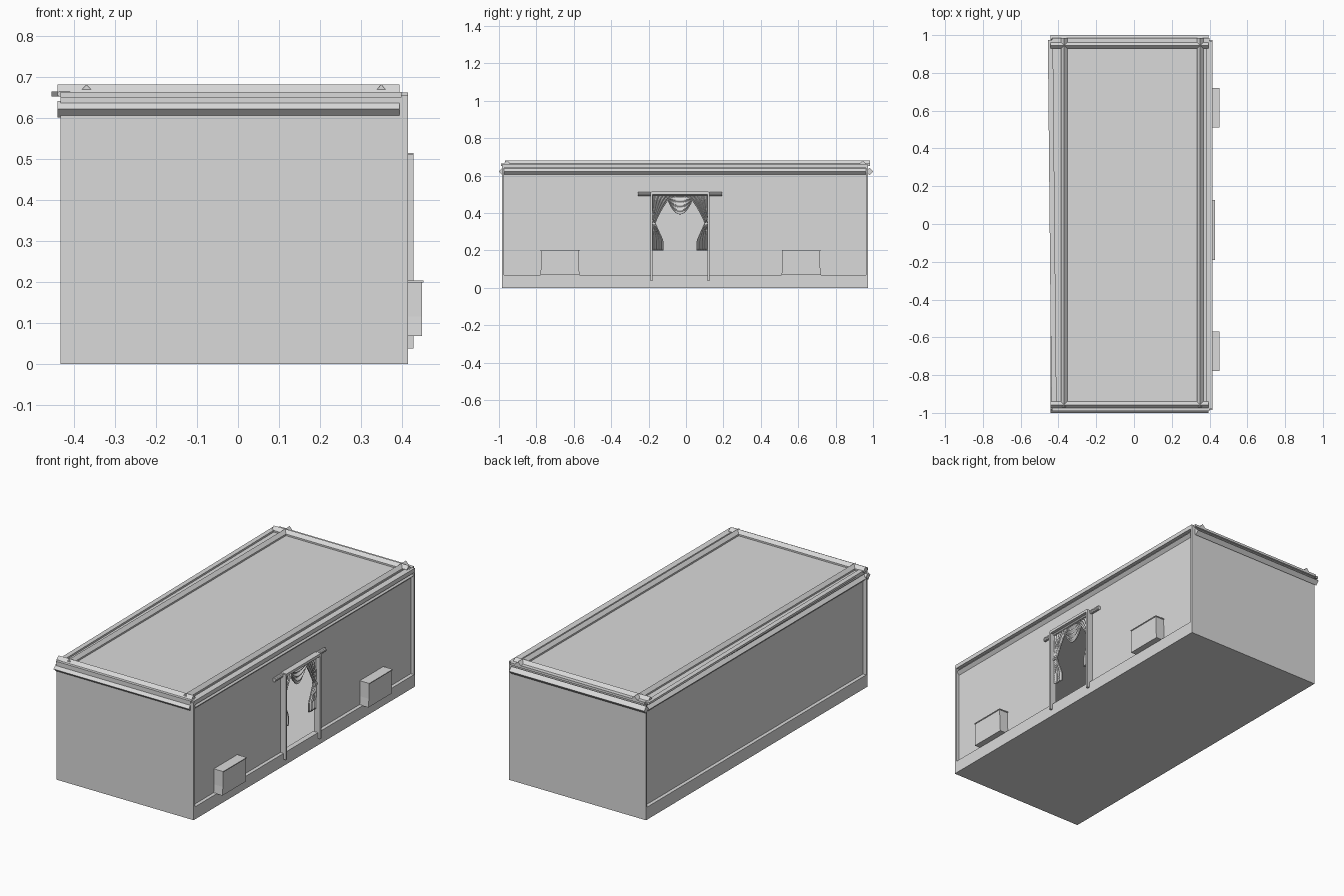
import bpy, bmesh
from math import sin, pi
from mathutils import Vector

old = bpy.data.objects.get("Cube")
if old:
    bpy.data.objects.remove(old, do_unlink=True)

grey = bpy.data.materials.new("plain_grey")
grey.use_nodes = True
grey.diffuse_color = (0.7, 0.7, 0.7, 1)
grey.node_tree.nodes["Principled BSDF"].inputs["Base Color"].default_value = (0.7, 0.7, 0.7, 1)


def add(name, verts, faces):
    mesh = bpy.data.meshes.new(name)
    mesh.from_pydata(verts, [], faces)
    bm = bmesh.new()
    bm.from_mesh(mesh)
    bmesh.ops.recalc_face_normals(bm, faces=bm.faces)
    bm.to_mesh(mesh)
    bm.free()
    mesh.materials.append(grey)
    ob = bpy.data.objects.new(name, mesh)
    bpy.context.collection.objects.link(ob)
    return ob


def prism(name, profile, axis, start, end, skew=0):
    """Extrude a (cross, z) profile along the x or y axis."""
    n = len(profile)
    verts = []
    for t, shift in ((start, 0), (end, skew)):
        for u, z in profile:
            verts.append((t, u + shift, z) if axis == "x" else (u + shift, t, z))
    faces = [tuple(range(n)), tuple(range(n, 2 * n))]
    faces += [(i, (i + 1) % n, n + (i + 1) % n, n + i) for i in range(n)]
    return add(name, verts, faces)


def box(name, x0, x1, y0, y1, z0, z1):
    return prism(name, [(x0, z0), (x1, z0), (x1, z1), (x0, z1)], "y", y0, y1)


def cut(target, cutter):
    mod = target.modifiers.new("cut", "BOOLEAN")
    mod.operation = "DIFFERENCE"
    mod.solver = "EXACT"
    mod.object = cutter
    bpy.context.view_layer.objects.active = target
    bpy.ops.object.modifier_apply(modifier=mod.name)
    bpy.data.objects.remove(cutter, do_unlink=True)


# Hollow building with recessed long walls and a doorway
MID = -0.032
HALF = 0.152
body = box("building_shell", -0.434, 0.415, -0.985, 0.973, 0, 0.655)
cut(body, box("left_recess", 0.395, 0.5, -0.973, 0.963, 0.07, 0.64))
cut(body, box("right_recess", -0.5, -0.414, -0.973, 0.963, 0.07, 0.64))
cut(body, box("room", -0.404, 0.385, -0.965, 0.955, 0.06, 0.63))
cut(body, box("doorway", 0.36, 0.5, MID - HALF, MID + HALF, 0.07, 0.5))


# Diamond cornices under the roof edge
def diamond(c, z, r):
    return [(c - r, z), (c, z - r), (c + r, z), (c, z + r)]


for name, y in (("front", -0.98), ("back", 0.98)):
    prism(name + "_cornice", diamond(y, 0.622, 0.02), "x", -0.441, 0.395)
prism("left_cornice", diamond(0.394, 0.622, 0.018), "y", -0.973, 0.963)
prism("right_cornice", diamond(-0.42, 0.614, 0.021), "y", -0.973, 0.963)

# Thin fillets along the roof edge
box("left_roof_fillet", 0.38, 0.415, -0.98, 0.97, 0.651, 0.663)
prism("right_roof_fillet", [(-0.437, 0.653), (-0.41, 0.653), (-0.41, 0.665), (-0.437, 0.665)],
      "y", -0.975, 0.975, -0.019)
for name, y0, y1 in (("front", -0.99, -0.945), ("back", 0.935, 0.985)):
    box(name + "_roof_fillet", -0.434, 0.4, y0, y1, 0.651, 0.664)


# Triangular roof ridges
def ridge(c, r):
    return [(c - r, 0.654), (c + r, 0.654), (c + r, 0.664), (c, 0.682), (c - r, 0.664)]


for name, x in (("right", -0.37), ("left", 0.35)):
    prism(name + "_roof_ridge", ridge(x, 0.017), "y", -0.968, 0.985)
for name, y in (("front", -0.957), ("back", 0.945)):
    prism(name + "_roof_ridge", ridge(y, 0.017), "x", -0.441, 0.395)

# Wall units: flared base, plain body, thin lid
for name, y in (("front", -0.674), ("back", 0.616)):
    prism(name + "_wall_unit",
          [(y - 0.105, 0.068), (y + 0.105, 0.068), (y + 0.101, 0.115), (y + 0.1, 0.2),
           (y - 0.1, 0.2), (y - 0.101, 0.115)], "x", 0.385, 0.449)
    box(name + "_wall_unit_lid", 0.385, 0.453, y - 0.104, y + 0.104, 0.198, 0.203)

# Door posts, lintel and curtain rod
for name, s in (("front", -1), ("back", 1)):
    y = MID + s * HALF
    box(name + "_door_post", 0.39, 0.429, y - 0.006, y + 0.006, 0.037, 0.512)
box("door_lintel", 0.39, 0.429, MID - HALF, MID + HALF, 0.5, 0.515)
bpy.ops.mesh.primitive_cylinder_add(vertices=10, radius=0.011, depth=0.45,
                                    location=(0.402, MID, 0.502), rotation=(pi / 2, 0, 0))
rod = bpy.context.object
rod.name = "curtain_rod"
rod.data.materials.append(grey)


# Pleated cloth: a grid where point(u, v) gives the surface
def cloth(name, point, nu=28, nv=12):
    verts = [point(i / nu, j / nv) for j in range(nv + 1) for i in range(nu + 1)]
    w = nu + 1
    faces = [(j * w + i, j * w + i + 1, (j + 1) * w + i + 1, (j + 1) * w + i)
             for j in range(nv) for i in range(nu)]
    ob = add(name, verts, faces)
    solid = ob.modifiers.new("thickness", "SOLIDIFY")
    solid.thickness = 0.003
    for p in ob.data.polygons:
        p.use_smooth = True


for name, s in (("front", -1), ("back", 1)):
    def drape(u, v, s=s):
        # Full width at the rod, gathered at the tie
        inner = 0.022 + 0.113 * v ** 0.6
        y = HALF - 0.006 + (inner - HALF + 0.006) * u
        z = 0.5 - 0.155 * v + 0.02 * v * (1 - u)
        return Vector((0.4 + 0.006 * sin(u * 10 * pi), MID + s * y, z))

    def tail(u, v, s=s):
        # Gathered at the tie, flaring to the hem
        width = 0.014 + 0.04 * min(1, 1.6 * v)
        y = HALF - 0.006 - width * u
        z = 0.355 - 0.155 * v - 0.012 * u * (1 - v)
        return Vector((0.4 + 0.007 * sin(u * 8 * pi), MID + s * y, z))

    cloth(name + "_curtain", drape)
    cloth(name + "_curtain_tail", tail)
    box(name + "_curtain_tie", 0.388, 0.412, MID + s * 0.13, MID + s * 0.148, 0.338, 0.35)


def swag(u, v):
    # Sagging centre drape with horizontal folds
    a = 2 * u - 1
    y = a * (0.085 - 0.02 * v)
    z = 0.5 - (0.03 + 0.075 * (1 - a * a)) * v
    return Vector((0.396 + 0.006 * sin(v * 8 * pi), MID + y, z))


cloth("centre_swag", swag, 14, 24)
